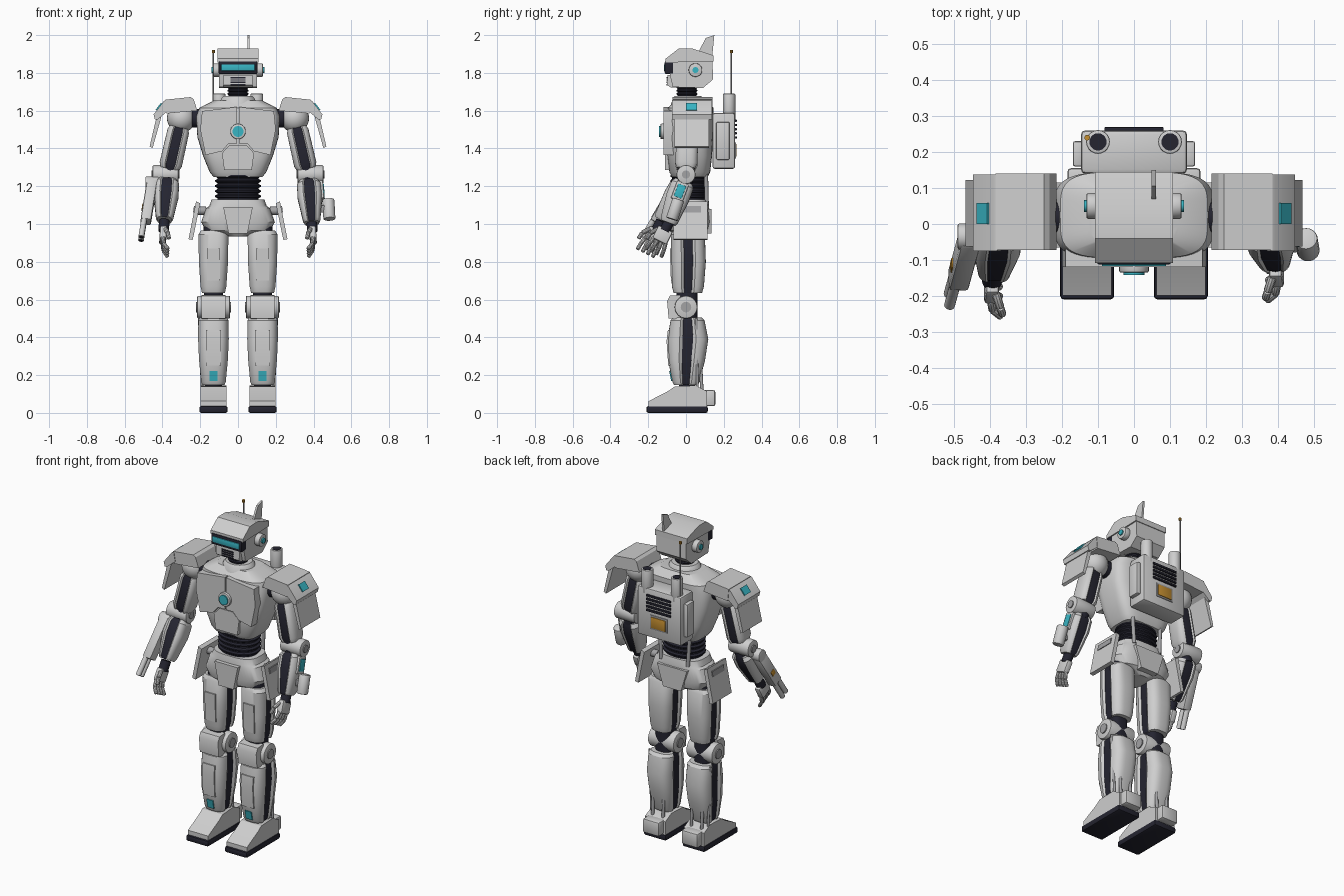
import bpy, bmesh, math
from mathutils import Vector, Matrix

if "Cube" in bpy.data.objects:
    bpy.data.objects.remove(bpy.data.objects["Cube"])

def material(name, rgb):
    m = bpy.data.materials.new(name)
    m.diffuse_color = (*rgb, 1)
    m.use_nodes = True
    m.node_tree.nodes["Principled BSDF"].inputs["Base Color"].default_value = m.diffuse_color
    return m

GREY = material("light grey armour", (0.62, 0.62, 0.62))
MID = material("mid grey metal", (0.36, 0.36, 0.37))
DARK = material("dark rubber", (0.018, 0.018, 0.03))
CYAN = material("cyan light", (0.04, 0.46, 0.55))
ORANGE = material("orange panel", (0.55, 0.27, 0.03))
I = Matrix()

def finish(name, bm, mats, M=I, bevel=0, mir=False):
    if bevel:
        edges = [e for e in bm.edges if e.calc_face_angle(0) > 0.5]
        bmesh.ops.bevel(bm, geom=edges, offset=bevel, segments=2, profile=0.5, affect='EDGES')
    bmesh.ops.transform(bm, matrix=M, verts=bm.verts)
    bmesh.ops.recalc_face_normals(bm, faces=bm.faces)
    me = bpy.data.meshes.new(name)
    bm.to_mesh(me)
    bm.free()
    for m in mats:
        me.materials.append(m)
    me.shade_smooth()
    me.set_sharp_from_angle(angle=math.radians(32))
    ob = bpy.data.objects.new(name, me)
    bpy.context.collection.objects.link(ob)
    if mir:
        ob.modifiers.new("mirror", 'MIRROR').use_mirror_merge = False
    return ob

def box(name, c, size, mat, M=I, bevel=0.006, mir=False):
    bm = bmesh.new()
    bmesh.ops.create_cube(bm, size=1, matrix=Matrix.Translation(c) @ Matrix.Diagonal((*size, 1)))
    return finish(name, bm, [mat], M, bevel, mir)

def prism(name, pts, axis, a, b, mat, bevel=0.008, mir=False):
    """Profile in (x,z) swept along y, or in (y,z) swept along x."""
    bm = bmesh.new()
    place = (lambda u, v, t: (u, t, v)) if axis == 'y' else (lambda u, v, t: (t, u, v))
    lo, hi = [[bm.verts.new(place(u, v, t)) for u, v in pts] for t in (a, b)]
    bm.faces.new(lo)
    bm.faces.new(hi)
    for i in range(len(pts)):
        j = (i + 1) % len(pts)
        bm.faces.new((lo[i], lo[j], hi[j], hi[i]))
    return finish(name, bm, [mat], I, bevel, mir)

def aim(p1, p2):
    """Frame at p1 whose -z runs to p2."""
    d = Vector(p2) - Vector(p1)
    return Matrix.Translation(p1) @ Vector((0, 0, -1)).rotation_difference(d).to_matrix().to_4x4()

def rod(name, p1, p2, r, mat, r2=None, mir=False, n=20, bevel=0, M=I):
    bm = bmesh.new()
    L = (Vector(p2) - Vector(p1)).length
    bmesh.ops.create_cone(bm, cap_ends=True, segments=n, radius1=r if r2 is None else r2, radius2=r,
                          depth=L, matrix=Matrix.Translation((0, 0, -L / 2)))
    if bevel:
        rim = [e for e in bm.edges if e.calc_face_angle(0) > 0.8]
        bmesh.ops.bevel(bm, geom=rim, offset=bevel, segments=2, profile=0.5, affect='EDGES')
    return finish(name, bm, [mat], M @ aim(p1, p2), 0, mir)

def loft(name, secs, mat, p=3, gap=None, width=0.2, M=I, mir=False, n=48):
    """Rounded-square sections (z, half x, half y, x, y); gap sinks dark channels on that axis."""
    bm = bmesh.new()
    angles = [2 * math.pi * i / n for i in range(n)]
    sunk = [bool(gap) and abs(math.sin(t) if gap == 'x' else math.cos(t)) < width for t in angles]
    power = lambda v: math.copysign(abs(v) ** (2 / p), v) if abs(v) > 1e-6 else 0
    rings = []
    for z, hx, hy, cx, cy in secs:
        ring = []
        for t, s in zip(angles, sunk):
            kx = 0.86 if s and gap == 'x' else 1
            ky = 0.86 if s and gap == 'y' else 1
            ring.append(bm.verts.new((cx + hx * kx * power(math.cos(t)), cy + hy * ky * power(math.sin(t)), z)))
        rings.append(ring)
    bm.faces.new(rings[0])
    bm.faces.new(rings[-1])
    for A, B in zip(rings, rings[1:]):
        for i in range(n):
            j = (i + 1) % n
            bm.faces.new((A[i], A[j], B[j], B[i])).material_index = int(sunk[i] and sunk[j])
    return finish(name, bm, [mat, DARK], M, 0, mir)

def bellows(name, z0, z1, hx, hy, cy, k):
    secs = []
    for i in range(4 * k):
        f = 1 if i % 4 in (1, 2) else 0.9
        secs.append((z0 + (z1 - z0) * i / (4 * k - 1), hx * f, hy * f, 0, cy))
    loft(name, secs, DARK, p=2.2)

# Head
prism("head", [(-.085, 1.79), (-.085, 1.87), (-.045, 1.91), (.05, 1.915), (.14, 1.88), (.143, 1.765),
               (.09, 1.72), (-.07, 1.725)], 'x', -.1, .1, GREY, .01)
prism("brow_cap", [(-.108, 1.855), (-.108, 1.875), (-.04, 1.928), (.03, 1.93), (.145, 1.893), (.145, 1.86)],
      'x', -.108, .108, GREY)
box("visor_frame", (0, -.09, 1.828), (.205, .045, .066), DARK)
box("visor", (0, -.113, 1.828), (.178, .008, .034), CYAN, bevel=.002)
prism("jaw", [(-.1, 1.735), (-.098, 1.79), (.0, 1.79), (.0, 1.722), (-.08, 1.722)], 'x', -.078, .078, GREY)
for i in range(4):
    box("mouth_slot", (0, -.098, 1.738 + i * .012), (.078, .012, .007), DARK, bevel=0)
rod("ear", (.095, .05, 1.815), (.132, .05, 1.815), .036, GREY, mir=True, bevel=.005, n=28)
rod("ear_light", (.13, .05, 1.815), (.139, .05, 1.815), .016, CYAN, mir=True)
prism("head_fin", [(.06, 1.9), (.105, 1.985), (.15, 2.0), (.138, 1.88)], 'x', .049, .061, GREY, .002)
bellows("neck", 1.665, 1.73, .056, .056, .005, 4)
loft("collar", [(1.63, .1, .09, 0, .01), (1.665, .088, .08, 0, .01), (1.678, .075, .07, 0, .01)], GREY, p=2)

# Torso
loft("torso", [(1.25, .13, .095, 0, .02), (1.275, .15, .108, 0, .02), (1.36, .185, .118, 0, .02),
               (1.46, .215, .122, 0, .02), (1.57, .222, .122, 0, .023), (1.615, .205, .12, 0, .025),
               (1.655, .125, .085, 0, .025)], GREY, p=4)
prism("chest_plate", [(.004, 1.62), (.19, 1.598), (.2, 1.5), (.172, 1.365), (.085, 1.385), (.05, 1.425),
                      (.004, 1.425)], 'y', -.12, -.05, GREY, mir=True)
prism("belly_plate", [(-.045, 1.418), (.045, 1.418), (.085, 1.375), (.073, 1.285), (-.073, 1.285),
                      (-.085, 1.375)], 'y', -.112, -.05, GREY)
rod("core_ring", (0, -.1, 1.49), (0, -.135, 1.49), .041, GREY, n=28, bevel=.005)
rod("core_light", (0, -.13, 1.49), (0, -.142, 1.49), .029, CYAN, n=28)
bellows("waist", 1.11, 1.265, .122, .098, .015, 6)
rod("waist_piston", (.1, .105, 1.3), (.09, .11, 1.1), .011, MID, mir=True)

# Backpack
box("backpack", (0, .2, 1.44), (.295, .12, .295), GREY, bevel=.012)
box("backpack_side_pod", (.155, .195, 1.44), (.03, .07, .2), GREY, mir=True)
for i in range(5):
    box("vent_slat", (0, .262, 1.458 + i * .022), (.165, .014, .013), DARK, bevel=.003)
box("panel_frame", (0, .26, 1.39), (.115, .008, .085), MID, bevel=.002)
box("orange_panel", (0, .264, 1.39), (.095, .008, .066), ORANGE, bevel=.002)
rod("exhaust", (.1, .228, 1.55), (.1, .228, 1.69), .033, GREY, mir=True, bevel=.004)
rod("exhaust_mouth", (.1, .228, 1.68), (.1, .228, 1.692), .024, DARK, mir=True)
rod("antenna", (-.13, .24, 1.57), (-.13, .24, 1.91), .004, MID, n=8)
rod("antenna_tip", (-.13, .24, 1.905), (-.13, .24, 1.92), .008, ORANGE, n=10)

# Pelvis and hip skirts
loft("pelvis", [(1.13, .14, .1, 0, .015), (1.095, .152, .108, 0, .015), (1.085, .168, .108, 0, .015),
                (1.01, .195, .112, 0, .015), (.965, .17, .1, 0, .015), (.935, .05, .07, 0, .015)], GREY, p=3)
prism("groin_plate", [(-.078, 1.09), (.078, 1.09), (.05, .95), (-.05, .95)], 'y', -.115, -.05, GREY)
prism("rear_plate", [(-.1, 1.08), (.1, 1.08), (.06, .95), (-.06, .95)], 'y', .06, .135, GREY)
prism("hip_skirt", [(.2, 1.11), (.222, 1.12), (.262, .92), (.24, .915)], 'y', -.065, .115, GREY, .006, True)
prism("skirt_plate", [(.226, 1.095), (.233, 1.095), (.238, 1.062), (.231, 1.062)], 'y', -.03, .08, MID, .001, True)
rod("skirt_hinge", (.17, .02, 1.07), (.23, .02, 1.07), .022, MID, mir=True)

# Legs
loft("hip_joint", [(1.0, .06, .07, .12, .01), (.9, .06, .07, .13, .01)], DARK, mir=True)
loft("thigh", [(.965, .07, .078, .128, .01), (.945, .081, .09, .13, .01), (.8, .079, .092, .13, .013),
               (.67, .07, .085, .13, .01), (.635, .062, .075, .13, .01)], GREY, gap='x', mir=True)
prism("thigh_plate", [(-.06, .7), (-.08, .7), (-.086, .87), (-.06, .87)], 'x', .095, .165, GREY, .002, True)
loft("knee_core", [(.66, .05, .055, .13, .005), (.46, .05, .055, .13, .005)], DARK, mir=True)
rod("knee_joint", (.042, 0, .56), (.216, 0, .56), .06, GREY, mir=True, n=32, bevel=.006)
rod("knee_hub", (.036, 0, .56), (.222, 0, .56), .028, MID, mir=True)
prism("knee_cap", [(-.03, .625), (-.085, .62), (-.1, .59), (-.092, .5), (-.03, .495)], 'x', .065, .192, GREY, .01, True)
loft("shin", [(.505, .072, .075, .13, .008), (.49, .082, .09, .13, .008), (.39, .083, .108, .13, .01),
              (.28, .078, .098, .13, .003), (.165, .067, .072, .13, 0), (.148, .06, .064, .13, 0)],
     GREY, gap='x', mir=True)
prism("shin_plate", [(-.07, .25), (-.094, .25), (-.103, .38), (-.096, .44), (-.07, .44)], 'x', .09, .17, GREY, .002, True)
prism("shin_light", [(-.06, .17), (-.079, .17), (-.089, .222), (-.06, .222)], 'x', .108, .15, CYAN, 0, True)
rod("ankle", (.13, .005, .2), (.13, .005, .1), .042, DARK, mir=True)
for x in (.095, .165):
    rod("heel_piston", (x, .075, .3), (x, .085, .1), .009, MID, mir=True)
rod("side_piston", (.205, .055, .5), (.19, .06, .13), .007, MID, mir=True)

# Feet
box("sole", (.13, -.047, .018), (.15, .325, .036), DARK, bevel=.01, mir=True)
prism("foot", [(-.198, .034), (-.198, .062), (-.09, .118), (-.06, .14), (.05, .145), (.11, .115), (.11, .034)],
      'x', .062, .198, GREY, .01, True)
box("heel", (.13, .12, .078), (.11, .07, .085), GREY, bevel=.01, mir=True)

# Shoulders
bm = bmesh.new()
bmesh.ops.create_uvsphere(bm, u_segments=28, v_segments=16, radius=.076)
finish("shoulder_ball", bm, [GREY], Matrix.Translation((.3, .02, 1.56)), 0, True)
rod("shoulder_axle", (.19, .02, 1.56), (.28, .02, 1.56), .05, DARK, mir=True)
prism("pauldron", [(.215, 1.6), (.235, 1.66), (.25, 1.672), (.385, 1.658), (.378, 1.585)],
      'y', -.072, .14, GREY, .012, True)
prism("upper_flap", [(.37, 1.6), (.38, 1.657), (.393, 1.65), (.447, 1.58), (.44, 1.553), (.425, 1.553)],
      'y', -.075, .137, GREY, .006, True)
prism("lower_flap", [(.405, 1.57), (.43, 1.572), (.468, 1.41), (.452, 1.402)], 'y', -.062, .122, GREY, .006, True)
prism("flap_light", [(.403, 1.637), (.408, 1.641), (.437, 1.604), (.432, 1.6)], 'y', 0, .058, CYAN, 0, True)

# Upper arms and elbows
loft("upper_arm", [(0, .05, .052, 0, 0), (-.02, .058, .06, 0, 0), (-.2, .06, .062, 0, 0), (-.225, .05, .052, 0, 0)],
     GREY, gap='y', width=.3, M=aim((.312, .01, 1.51), (.362, 0, 1.29)), mir=True)
rod("elbow_core", (.35, 0, 1.32), (.375, -.01, 1.2), .042, DARK, mir=True)
rod("elbow_joint", (.315, 0, 1.262), (.452, 0, 1.262), .05, GREY, mir=True, n=28, bevel=.006)
rod("elbow_hub", (.31, 0, 1.262), (.458, 0, 1.262), .022, MID, mir=True)

# Forearms and hands
for s, reach in ((1, -.1), (-1, -.145)):
    top, wrist = (s * .375, -.012, 1.225), (s * .392, reach, .99)
    loft("forearm", [(0, .05, .05, 0, 0), (-.02, .064, .064, 0, 0), (-.09, .066, .066, 0, 0),
                     (-.22, .046, .05, 0, 0), (-.235, .038, .042, 0, 0)], GREY, gap='y', width=.3, M=aim(top, wrist))
    H = aim(wrist, (s * .4, wrist[1] - .045, .9))
    rod("wrist", (0, 0, .03), (0, 0, -.03), .028, DARK, M=H)
    box("palm", (0, 0, -.055), (.036, .084, .075), GREY, H, .008)
    for i in range(4):
        y = -.034 + i * .0225
        a, b, c = (0, y, -.085), (-s * .008, y * 1.25, -.125), (-s * .034, y * 1.35, -.158)
        rod("finger_base", a, b, .011, GREY, n=10, bevel=.003, M=H)
        rod("finger_tip", b, c, .0105, GREY, n=10, bevel=.003, M=H)
    rod("thumb_base", (-s * .01, -.035, -.035), (-s * .025, -.062, -.07), .012, GREY, n=10, bevel=.003, M=H)
    rod("thumb_tip", (-s * .025, -.062, -.07), (-s * .034, -.066, -.105), .011, GREY, n=10, bevel=.003, M=H)
    if s > 0:  # wrist display and canister
        F = aim(top, wrist)
        box("forearm_housing", (.062, 0, -.06), (.024, .066, .1), GREY, F, .005)
        box("forearm_light", (.074, 0, -.06), (.008, .044, .07), CYAN, F, .002)
        rod("canister", (.478, -.04, 1.13), (.484, -.075, 1.025), .032, GREY, bevel=.006)
        box("canister_mount", (.45, -.06, 1.08), (.05, .03, .04), MID)

# Arm launcher
G0, G1 = (-.455, -.035, 1.22), (-.492, -.17, .99)
G = aim(G0, G1)
box("launcher_body", (0, 0, -.12), (.056, .07, .25), GREY, G, .01)
rod("launcher_drum", (-.42, -.035, 1.215), (-.49, -.035, 1.215), .036, GREY, bevel=.005)
box("launcher_mount", (.045, 0, -.09), (.06, .03, .08), MID, G)
box("launcher_tag", (-.028, 0, -.16), (.008, .03, .03), ORANGE, G, .001)
for y in (-.018, .018):
    rod("barrel", (-.01, y, -.23), (-.01, y, -.35), .015, GREY, M=G)
    rod("barrel_mouth", (-.01, y, -.345), (-.01, y, -.353), .01, DARK, M=G)
